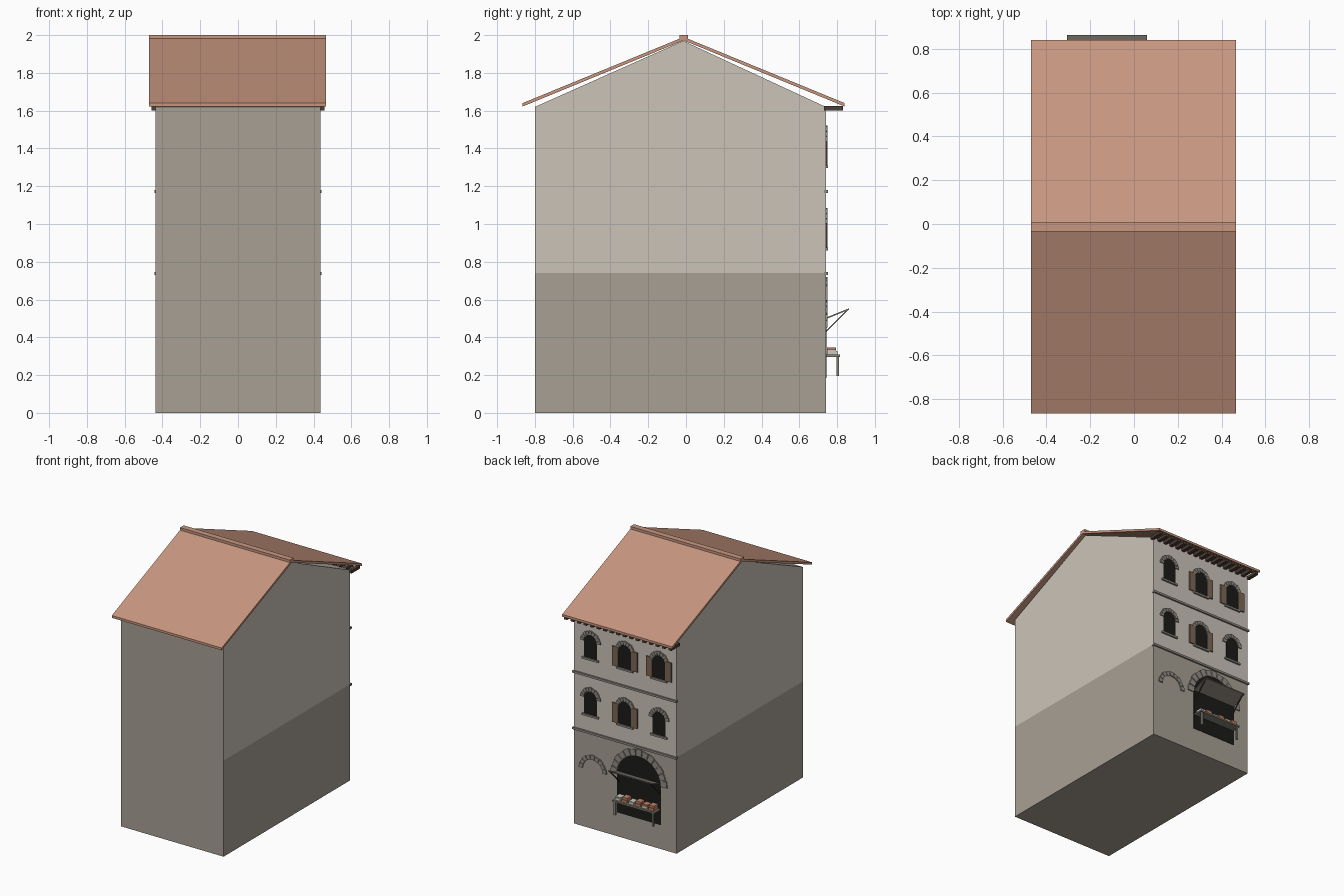
import bpy, bmesh, math

if "Cube" in bpy.data.objects:
    bpy.data.objects.remove(bpy.data.objects["Cube"])


def material(name, rgb):
    m = bpy.data.materials.new(name)
    m.diffuse_color = (*rgb, 1)
    m.use_nodes = True
    m.node_tree.nodes["Principled BSDF"].inputs["Base Color"].default_value = m.diffuse_color
    return m


STONE = material("wall stone", (0.39, 0.35, 0.295))
PLASTER = material("pale plaster", (0.60, 0.55, 0.485))
TILE = material("terracotta tile", (0.57, 0.305, 0.215))
TRIM = material("grey trim stone", (0.29, 0.27, 0.235))
DARK = material("dark opening", (0.011, 0.011, 0.010))
WOOD = material("shutter wood", (0.20, 0.135, 0.09))
BEAM = material("dark beam wood", (0.075, 0.05, 0.035))
BOARD = material("weathered board", (0.25, 0.23, 0.19))
PALE = material("pale goods", (0.62, 0.60, 0.54))
CLAY = material("clay goods", (0.52, 0.22, 0.13))

FACE = 0.74            # y of the decorated facade
XW = 0.4375            # half width of the house


def finish(name, bm, mats):
    bmesh.ops.recalc_face_normals(bm, faces=bm.faces[:])
    me = bpy.data.meshes.new(name)
    bm.to_mesh(me)
    bm.free()
    for m in mats:
        me.materials.append(m)
    ob = bpy.data.objects.new(name, me)
    bpy.context.collection.objects.link(ob)
    return ob


def extrude(bm, pts, vec):
    f = bm.faces.new([bm.verts.new(p) for p in pts])
    r = bmesh.ops.extrude_face_region(bm, geom=[f])
    bmesh.ops.translate(bm, vec=vec,
                        verts=[v for v in r["geom"] if isinstance(v, bmesh.types.BMVert)])


def prism_x(name, yz, x0, x1, mat):
    """Side profile extruded along x."""
    bm = bmesh.new()
    extrude(bm, [(x0, y, z) for y, z in yz], (x1 - x0, 0, 0))
    return finish(name, bm, [mat])


def box(name, x0, x1, y0, y1, z0, z1, mat):
    return prism_x(name, [(y0, z0), (y1, z0), (y1, z1), (y0, z1)], x0, x1, mat)


def arc(cx, cz, r, a0, a1, n):
    return [(cx + r * math.cos(a0 + (a1 - a0) * i / n),
             cz + r * math.sin(a0 + (a1 - a0) * i / n)) for i in range(n + 1)]


def arched_opening(name, cx, z0, zs, r):
    """Thin dark plate with a round top."""
    bm = bmesh.new()
    pts = [(cx - r, z0), (cx + r, z0)] + arc(cx, zs, r, 0, math.pi, 16)
    extrude(bm, [(x, FACE - 0.002, z) for x, z in pts], (0, 0.005, 0))
    finish(name, bm, [DARK])


def voussoirs(name, cx, zs, ri, ro, n, proud=0.008):
    """Ring of separate wedge stones."""
    bm = bmesh.new()
    step = math.pi / n
    for i in range(n):
        a0, a1 = (i + 0.06) * step, (i + 0.94) * step
        out = ro if i % 2 == 0 else ro - 0.1 * (ro - ri)
        pts = arc(cx, zs, ri, a0, a1, 2) + arc(cx, zs, out, a1, a0, 2)
        extrude(bm, [(x, FACE - 0.002, z) for x, z in pts], (0, proud + 0.002, 0))
    finish(name, bm, [TRIM])


# House body: stone below, plaster above on the facade and gable sides
body = bmesh.new()
gable = [(-0.80, 0), (FACE, 0), (FACE, 1.62), (-0.015, 1.97), (-0.80, 1.62)]
extrude(body, [(-XW, y, z) for y, z in gable], (2 * XW, 0, 0))
bmesh.ops.bisect_plane(body, geom=body.verts[:] + body.edges[:] + body.faces[:],
                       plane_co=(0, 0, 0.74), plane_no=(0, 0, 1))
bmesh.ops.recalc_face_normals(body, faces=body.faces[:])
for f in body.faces:
    if f.calc_center_median().z > 0.74 and f.normal.y > -0.3:
        f.material_index = 1
finish("house_body", body, [STONE, PLASTER])

# Roof slopes and ridge
for name, ye in (("front_roof_slope", -0.865), ("back_roof_slope", 0.84)):
    prism_x(name, [(ye, 1.622), (-0.0125, 1.972), (-0.0125, 1.99), (ye, 1.640)],
            -0.47, 0.467, TILE)
box("roof_ridge", -0.47, 0.467, -0.035, 0.010, 1.975, 2.0, TILE)

# Rafter tails under the facade eave
for i in range(17):
    x = -0.445 + i * 0.89 / 16
    box("rafter_tail", x - 0.013, x + 0.013, FACE - 0.01, 0.832, 1.602, 1.624, BEAM)

# String courses
for z in (0.737, 1.173):
    box("string_course", -0.443, 0.443, FACE - 0.01, FACE + 0.012, z - 0.008, z + 0.008, TRIM)

# Windows with arch stones, sills and shutters
for floor, z0 in enumerate((0.875, 1.31)):
    for col, cx in enumerate((0.293, 0.0, -0.29)):
        arched_opening("window_opening", cx, z0, z0 + 0.125, 0.054)
        voussoirs("window_arch_stones", cx, z0 + 0.125, 0.056, 0.086, 9)
        box("window_sill", cx - 0.07, cx + 0.07, FACE - 0.002, FACE + 0.013,
            z0 - 0.014, z0, TRIM)
        if col == 1 or (col == 2 and floor == 1):
            for s in (-1, 1):
                a, b = sorted((cx + s * 0.056, cx + s * 0.108))
                box("shutter", a, b, FACE - 0.002, FACE + 0.009, z0, z0 + 0.15, WOOD)

# Shop arch and the small blind arch beside it
SX = -0.12
arched_opening("shop_opening", SX, 0.185, 0.48, 0.187)
voussoirs("shop_arch_stones", SX, 0.48, 0.189, 0.24, 13)
voussoirs("blind_arch_stones", 0.274, 0.45, 0.085, 0.118, 9)

# Raised shop flap with struts
prism_x("shop_flap", [(FACE, 0.496), (0.863, 0.546), (0.863, 0.554), (FACE, 0.504)],
        -0.305, 0.06, BOARD)
for x in (-0.298, 0.045):
    prism_x("flap_strut", [(FACE, 0.425), (0.858, 0.543), (0.858, 0.551), (FACE, 0.435)],
            x, x + 0.008, BEAM)

# Market table
box("table_top", -0.30, 0.06, FACE, 0.815, 0.297, 0.309, BOARD)
for x in (-0.29, 0.035):
    box("table_leg", x, x + 0.014, 0.797, 0.811, 0.195, 0.297, BOARD)

# Goods on the table
for i, (mat, h) in enumerate(((CLAY, 0.345), (CLAY, 0.338), (CLAY, 0.345),
                              (PALE, 0.33), (CLAY, 0.345), (PALE, 0.335))):
    x = -0.285 + i * 0.057
    box("goods_crate", x, x + 0.045, 0.747, 0.795, 0.309, h, mat)
    box("crate_front", x, x + 0.045, 0.795, 0.801, 0.309, 0.328, PALE if i % 2 else mat)
